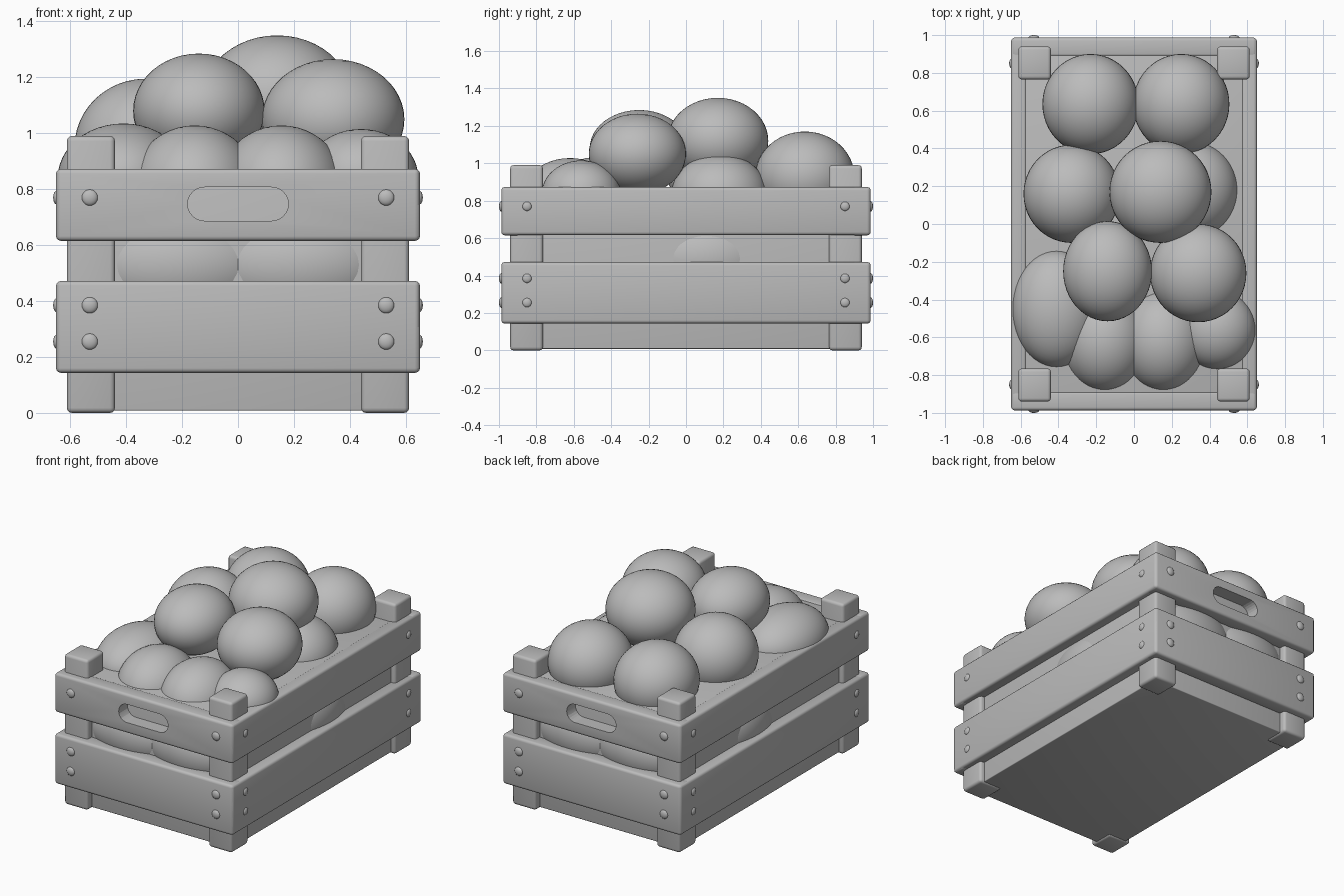
import bpy
import bmesh
import math
from mathutils import Vector

old = bpy.data.objects.get("Cube")
if old:
    bpy.data.objects.remove(old, do_unlink=True)

grey = bpy.data.materials.new("plain_grey")
grey.use_nodes = True
grey.diffuse_color = (0.5, 0.5, 0.5, 1)
grey.node_tree.nodes["Principled BSDF"].inputs["Base Color"].default_value = (0.5, 0.5, 0.5, 1)


def finish(name, bm):
    mesh = bpy.data.meshes.new(name)
    bm.to_mesh(mesh)
    bm.free()
    mesh.materials.append(grey)
    obj = bpy.data.objects.new(name, mesh)
    bpy.context.collection.objects.link(obj)
    return obj


def activate(obj):
    bpy.ops.object.select_all(action="DESELECT")
    obj.select_set(True)
    bpy.context.view_layer.objects.active = obj


def smooth(obj):
    activate(obj)
    bpy.ops.object.shade_smooth_by_angle(angle=math.radians(40))


def box(name, low, high, bevel=0.017):
    """Box between two corners with softly rounded edges."""
    low, high = Vector(low), Vector(high)
    bm = bmesh.new()
    bmesh.ops.create_cube(bm, size=1)
    bmesh.ops.scale(bm, vec=high - low, verts=bm.verts)
    bmesh.ops.translate(bm, vec=(low + high) / 2, verts=bm.verts)
    bmesh.ops.bevel(bm, geom=bm.edges[:], offset=bevel, segments=3,
                    profile=0.5, affect="EDGES")
    obj = finish(name, bm)
    smooth(obj)
    return obj


def ellipsoid(name, centre, radii, segments=48):
    bm = bmesh.new()
    bmesh.ops.create_uvsphere(bm, u_segments=segments, v_segments=segments // 2, radius=1)
    bmesh.ops.scale(bm, vec=radii, verts=bm.verts)
    bmesh.ops.translate(bm, vec=centre, verts=bm.verts)
    smooth(finish(name, bm))


def cut_handle(plank, y):
    """Cut a round-ended hand hole through an end plank."""
    half, r, z = 0.18, 0.06, 0.747
    bm = bmesh.new()
    ring = []
    for side in (1, -1):
        for i in range(13):
            a = -side * math.pi / 2 + math.pi * i / 12
            ring.append(bm.verts.new((side * (half - r) + r * math.cos(a), y - 0.2,
                                      z + r * math.sin(a))))
    face = bm.faces.new(ring)
    extruded = bmesh.ops.extrude_face_region(bm, geom=[face])
    moved = [v for v in extruded["geom"] if isinstance(v, bmesh.types.BMVert)]
    bmesh.ops.translate(bm, vec=(0, 0.4, 0), verts=moved)
    bmesh.ops.recalc_face_normals(bm, faces=bm.faces)
    cutter = finish("handle_cutter", bm)
    cutter.hide_render = True
    mod = plank.modifiers.new("hand_hole", "BOOLEAN")
    mod.operation = "DIFFERENCE"
    mod.solver = "EXACT"
    mod.object = cutter
    activate(plank)
    bpy.ops.object.modifier_apply(modifier=mod.name)
    bpy.data.objects.remove(cutter, do_unlink=True)
    smooth(plank)


# Solid inner body of the crate
box("crate_body", (-0.58, -0.895, 0.008), (0.58, 0.895, 0.869), 0.005)

# Corner posts
for sx, xn in ((-1, "right"), (1, "left")):
    for sy, yn in ((-1, "front"), (1, "back")):
        xs = sorted((sx * 0.44, sx * 0.612))
        ys = sorted((sy * 0.765, sy * 0.94))
        box(f"{yn}_{xn}_post", (xs[0], ys[0], 0), (xs[1], ys[1], 0.99), 0.018)

# Planks and their rivets
levels = {"upper": (0.615, 0.873, (0.77,)), "lower": (0.143, 0.472, (0.255, 0.385))}
for level, (z0, z1, rivets) in levels.items():
    for s, end, side in ((-1, "front", "right"), (1, "back", "left")):
        ys = sorted((s * 0.885, s * 0.987))
        plank = box(f"{level}_{end}_plank", (-0.649, ys[0], z0), (0.649, ys[1], z1))
        if level == "upper":
            cut_handle(plank, s * 0.935)
        xs = sorted((s * 0.568, s * 0.651))
        box(f"{level}_{side}_plank", (xs[0], -0.985, z0 + 0.001), (xs[1], 0.985, z1 - 0.001))
        for z in rivets:
            for t in (-1, 1):
                ellipsoid(f"{end}_rivet", (t * 0.53, s * 0.985, z), (0.029, 0.015, 0.029), 20)
                ellipsoid(f"{side}_rivet", (s * 0.648, t * 0.85, z), (0.013, 0.025, 0.025), 20)

# Heaped round fruit: centre and radii
heap = [
    ((-0.23, 0.635, 0.93), (0.255, 0.265, 0.24)),
    ((0.25, 0.635, 0.93), (0.255, 0.265, 0.24)),
    ((-0.33, 0.16, 0.95), (0.255, 0.26, 0.245)),
    ((0.14, 0.17, 1.12), (0.27, 0.27, 0.23)),
    ((-0.14, -0.25, 1.08), (0.235, 0.265, 0.205)),
    ((0.34, -0.26, 1.05), (0.255, 0.26, 0.215)),
    ((0.30, 0.18, 0.83), (0.25, 0.26, 0.22)),
    ((-0.41, -0.45, 0.84), (0.235, 0.31, 0.195)),
    ((-0.155, -0.62, 0.80), (0.23, 0.27, 0.228)),
    ((0.155, -0.62, 0.80), (0.23, 0.27, 0.228)),
    ((0.44, -0.56, 0.84), (0.205, 0.21, 0.175)),
]
for centre, radii in heap:
    ellipsoid("fruit", centre, radii)

# Lower fruit showing in the gaps between the planks
for s in (-1, 1):
    for t in (-1, 1):
        ellipsoid("end_gap_fruit", (t * 0.215, s * 0.72, 0.53), (0.36, 0.22, 0.23))
    ellipsoid("side_gap_fruit", (s * 0.36, 0.11, 0.49), (0.25, 0.38, 0.26))
